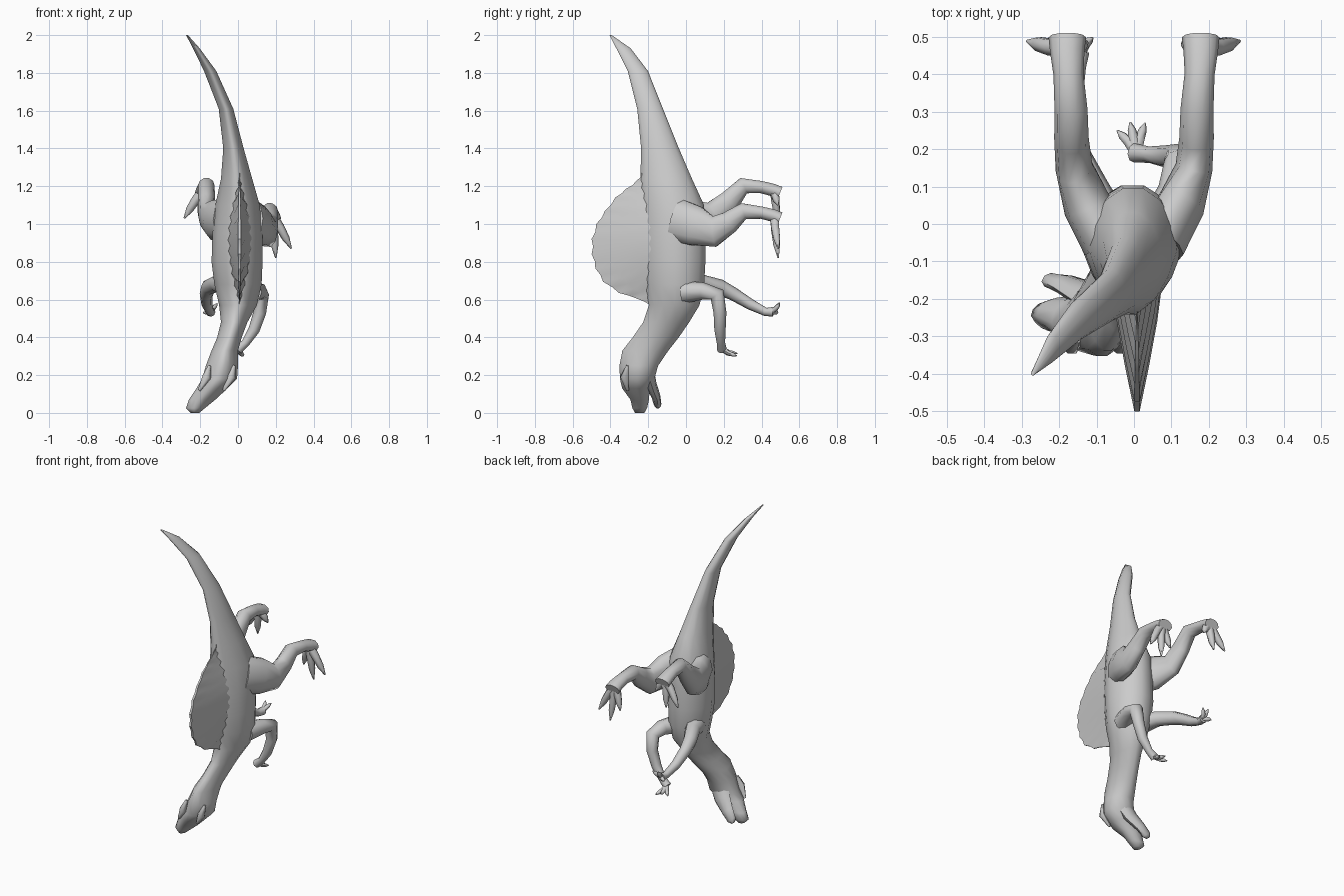
import bpy, bmesh, math
from mathutils import Vector

if "Cube" in bpy.data.objects:
    bpy.data.objects.remove(bpy.data.objects["Cube"])


def finish(name, rings, angle=60, cap=True):
    """Skin a list of closed vertex rings into one smooth object."""
    bm = bmesh.new()
    loops = [[bm.verts.new(p) for p in r] for r in rings]
    n = len(loops[0])
    for a, b in zip(loops, loops[1:]):
        for i in range(n):
            j = (i + 1) % n
            bm.faces.new((a[i], a[j], b[j], b[i]))
    if cap:
        bm.faces.new(loops[0])
        bm.faces.new(loops[-1])
    bmesh.ops.recalc_face_normals(bm, faces=bm.faces)
    me = bpy.data.meshes.new(name)
    bm.to_mesh(me)
    bm.free()
    ob = bpy.data.objects.new(name, me)
    bpy.context.collection.objects.link(ob)
    bpy.context.view_layer.objects.active = ob
    ob.select_set(True)
    bpy.ops.object.shade_smooth_by_angle(angle=math.radians(angle))
    ob.select_set(False)
    return ob


def slices(name, rows, n=14, pinch=0.0):
    """Loft level sections (z, x0, x1, y0, y1); pinch narrows the back."""
    rings = []
    for z, x0, x1, y0, y1 in rows:
        ring = []
        for i in range(n):
            a = 2 * math.pi * i / n
            s, c = math.sin(a), math.cos(a)
            w = 1 - pinch * max(0, -s)
            ring.append(((x0 + x1) / 2 + c * w * (x1 - x0) / 2,
                         (y0 + y1) / 2 + s * (y1 - y0) / 2, z))
        rings.append(ring)
    return finish(name, rings)


def tube(name, pts, radii, n=8):
    """Tube along points; radii are (side, depth) pairs or single numbers."""
    pts = [Vector(p) for p in pts]
    rings = []
    for k, p in enumerate(pts):
        t = (pts[min(k + 1, len(pts) - 1)] - pts[max(k - 1, 0)]).normalized()
        side = Vector((1, 0, 0))
        side = (side - t * side.dot(t)).normalized()
        up = t.cross(side)
        r = radii[k]
        ra, rb = r if isinstance(r, tuple) else (r, r)
        rings.append([p + side * ra * math.cos(2 * math.pi * i / n)
                      + up * rb * math.sin(2 * math.pi * i / n) for i in range(n)])
    return finish(name, rings)


def digits(name, root, tips, r, bend):
    """Clawed toes or fingers fanning out from one root."""
    root, bend = Vector(root), Vector(bend)
    for k, tip in enumerate(tips):
        tip = Vector(tip)
        tube(f"{name}_{k + 1}",
             [root, root.lerp(tip, 0.4) + bend, root.lerp(tip, 0.72) + bend * 0.5, tip],
             [r, r * 0.9, r * 0.75, r * 0.15], 6)


# Tail, trunk, neck and skull in one loft, tail tip down to snout
slices("body", [
    (2.0, -.275, -.265, -.405, -.393),
    (1.93, -.238, -.203, -.37, -.292),
    (1.81, -.18, -.115, -.31, -.20),
    (1.61, -.102, -.025, -.26, -.12),
    (1.40, -.078, .03, -.24, -.035),
    (1.24, -.09, .075, -.245, .035),
    (1.10, -.12, .115, -.24, .10),
    (.95, -.135, .13, -.24, .107),
    (.80, -.14, .13, -.235, .107),
    (.68, -.125, .125, -.22, .10),
    (.57, -.10, .10, -.20, .075),
    (.48, -.09, .05, -.23, .02),
    (.40, -.11, .02, -.285, -.035),
    (.33, -.14, .0, -.34, -.09),
    (.25, -.17, .0, -.355, -.145),
    (.18, -.19, -.005, -.352, -.165),
    (.13, -.22, -.055, -.34, -.19),
    (.07, -.26, -.12, -.295, -.195),
    (.025, -.275, -.175, -.285, -.205),
    (.0, -.25, -.205, -.27, -.22),
], pinch=0.3)

# Lower jaw, opened away from the snout
tube("lower_jaw",
     [(-.085, -.21, .23), (-.13, -.185, .15), (-.185, -.16, .09), (-.222, -.15, .045), (-.235, -.15, .03)],
     [(.06, .04), (.055, .03), (.04, .024), (.032, .02), (.012, .01)])

# Brow ridges either side of the skull
for k, x in enumerate((-.165, -.035)):
    tube(f"brow_{k + 1}", [(x + .015, -.31, .25), (x, -.325, .19), (x - .04, -.31, .12)],
         [.008, .024, .008], 6)

# Back sail: ribbed plate, thick at the spine and thin at the edge
edge = [(-.235, 1.27), (-.265, 1.225), (-.32, 1.185), (-.375, 1.14), (-.43, 1.07), (-.475, 1.0),
        (-.5, .92), (-.5, .84), (-.48, .765), (-.44, .695), (-.355, .635), (-.26, .605), (-.19, .57)]
outline = []
for (ya, za), (yb, zb) in zip(edge, edge[1:]):
    outline += [(ya, za), ((ya + yb) / 2 + .008, (za + zb) / 2)]
outline.append(edge[-1])
rings = []
for k, (y, z) in enumerate(outline):
    t = k / (len(outline) - 1)
    zb = 1.24 - .64 * t
    rib = .006 if k % 2 == 0 else -.004
    fade = max(.15, math.sin(math.pi * t))
    right = []
    for s, w in ((0, .075), (.4, .048), (.7, .026), (1, .007)):
        right.append((w * fade + rib * (s > 0) * (s < 1), -.1 + (y + .1) * s, zb + (z - zb) * s))
    rings.append([(.008 + w, a, b) for w, a, b in right]
                 + [(.008 - w, a, b) for w, a, b in reversed(right)])
finish("back_sail", rings, 35)

# Hind legs: the left one is lifted higher along the body
leg = [(.07, -.05, 1.02), (.125, .05, .99), (.16, .15, .96), (.167, .23, 1.01),
       (.168, .305, 1.068), (.175, .40, 1.06), (.178, .46, 1.045), (.178, .498, 1.03)]
leg_r = [(.07, .12), (.065, .11), (.05, .085), (.046, .062), (.044, .046), (.04, .034), (.046, .035), (.05, .035)]
lift = [.0, .03, .08, .11, .135, .135, .135, .135]
feet = {
    "right": (1, 0, [(.20, .488, .82), (.282, .488, .87), (.13, .485, .90)]),
    "left": (-1, 1, [(-.285, .488, 1.03), (-.20, .488, 1.01), (-.125, .485, 1.10)]),
}
for side, (s, up, tips) in feet.items():
    path = [(s * x, y, z + up * dz) for (x, y, z), dz in zip(leg, lift)]
    tube(f"{side}_hind_leg", path, leg_r, 10)
    digits(f"{side}_toe", (s * .18, .468, 1.045 + up * .135), tips, .027, (0, -.004, .01))

# Arms with clawed hands
tube("right_arm", [(.07, -.01, .64), (.11, .09, .645), (.122, .165, .625), (.115, .18, .53),
                   (.085, .18, .44), (.04, .185, .37), (.0, .19, .335)],
     [.06, .046, .042, .034, .03, .022, .026])
digits("right_finger", (.005, .19, .338),
       [(-.045, .25, .305), (-.01, .272, .315), (.03, .27, .302)], .015, (0, .005, -.008))
tube("left_arm", [(-.07, .0, .68), (-.11, .09, .685), (-.155, .18, .665), (-.168, .25, .63),
                  (-.165, .34, .575), (-.15, .42, .535), (-.145, .46, .535)],
     [.06, .046, .042, .035, .029, .022, .026])
digits("left_finger", (-.145, .45, .535),
       [(-.11, .497, .58), (-.15, .497, .585), (-.185, .485, .53)], .015, (0, .008, 0))
